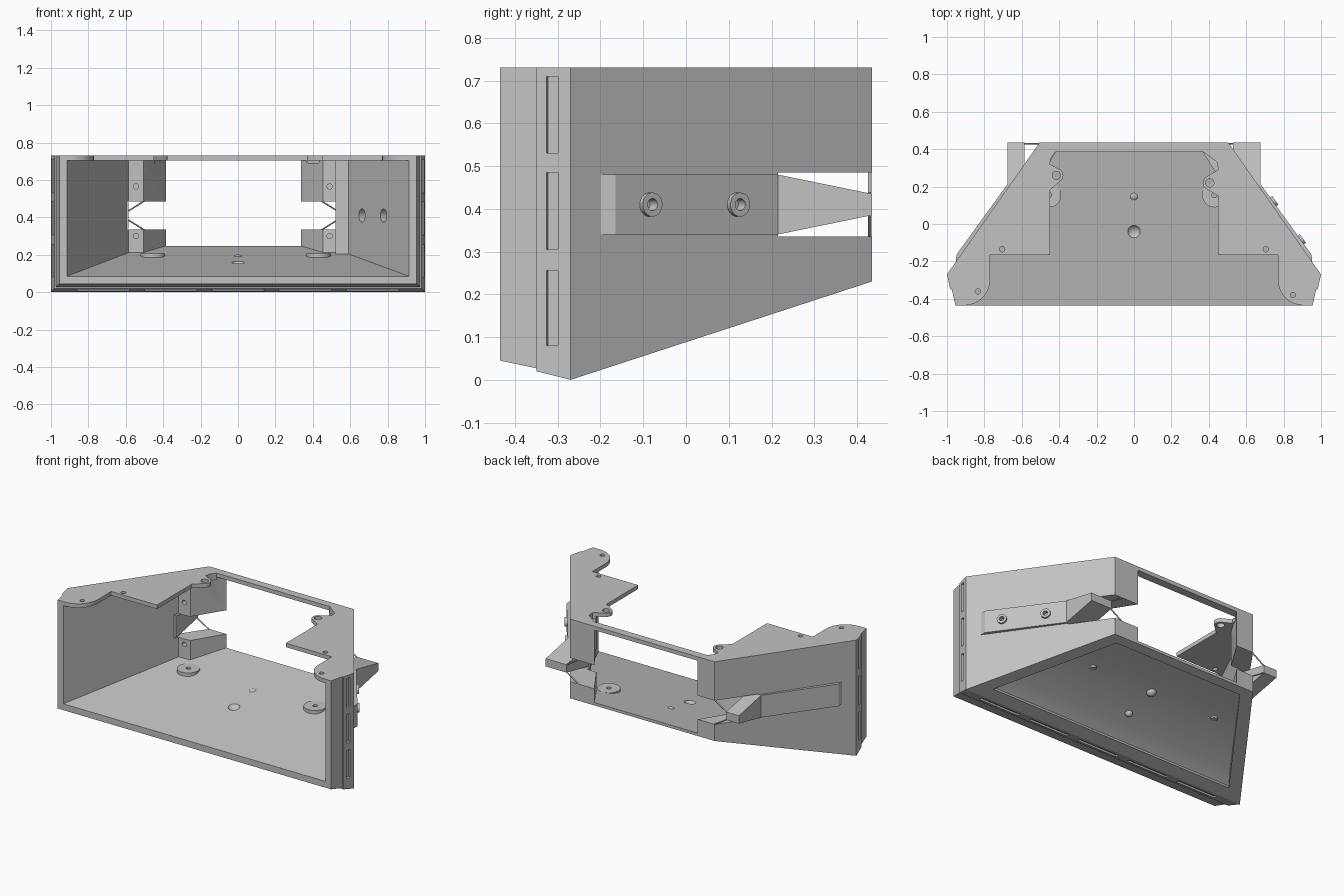
import bpy, bmesh
from math import pi, cos, sin, atan2
from mathutils import Vector, Matrix

cube = bpy.data.objects.get("Cube")
if cube:
    bpy.data.objects.remove(cube)

grey = bpy.data.materials.new("plain_grey")
grey.use_nodes = True
grey.diffuse_color = (0.54, 0.54, 0.54, 1)
grey.node_tree.nodes["Principled BSDF"].inputs["Base Color"].default_value = (0.54, 0.54, 0.54, 1)


def finish(name, bm):
    bmesh.ops.recalc_face_normals(bm, faces=bm.faces)
    mesh = bpy.data.meshes.new(name)
    bm.to_mesh(mesh)
    bm.free()
    mesh.materials.append(grey)
    ob = bpy.data.objects.new(name, mesh)
    bpy.context.collection.objects.link(ob)
    return ob


def prism(name, pts, lo, hi, axis="z"):
    """Extrude an outline: (x, y) along z, or (y, z) along x."""
    bm = bmesh.new()
    put = (lambda a, b, h: (a, b, h)) if axis == "z" else (lambda a, b, h: (h, a, b))
    rings = [[bm.verts.new(put(a, b, h)) for a, b in pts] for h in (lo, hi)]
    for ring in rings:
        bm.faces.new(ring)
    for i in range(len(pts)):
        j = (i + 1) % len(pts)
        bm.faces.new((rings[0][i], rings[0][j], rings[1][j], rings[1][i]))
    return finish(name, bm)


def rod(name, center, direction, radius, length):
    bm = bmesh.new()
    turn = Vector(direction).to_track_quat("Z", "Y").to_matrix().to_4x4()
    bmesh.ops.create_cone(bm, cap_ends=True, segments=32, radius1=radius, radius2=radius,
                          depth=length, matrix=Matrix.Translation(center) @ turn)
    return finish(name, bm)


def box(name, center, size, angle=0):
    bm = bmesh.new()
    bmesh.ops.create_cube(bm, size=1, matrix=Matrix.Translation(center)
                          @ Matrix.Rotation(angle, 4, "Z") @ Matrix.Diagonal((*size, 1)))
    return finish(name, bm)


def ball(name, center, radius):
    bm = bmesh.new()
    bmesh.ops.create_uvsphere(bm, u_segments=24, v_segments=12, radius=radius,
                              matrix=Matrix.Translation(center))
    return finish(name, bm)


def combine(ob, tool, operation="DIFFERENCE"):
    mod = ob.modifiers.new("cut", "BOOLEAN")
    mod.operation, mod.solver, mod.object = operation, "EXACT", tool
    graph = bpy.context.evaluated_depsgraph_get()
    mesh = bpy.data.meshes.new_from_object(ob.evaluated_get(graph))
    ob.modifiers.clear()
    ob.data = mesh
    bpy.data.objects.remove(tool)
    return ob


def mirrored(pts):
    return pts + [(-x, y) for x, y in reversed(pts)]


def floor_z(y):
    return 0.085 + 0.187 * (y + 0.435)


def under_z(y):
    return 0.1 + 0.24 * (y + 0.12)


# outer body: plan outline crossed with the side profile
plan = mirrored([(0.955, -0.435), (0.974, -0.35), (0.982, -0.35), (1, -0.27), (0.505, 0.435)])
side = [(-0.435, 0.045), (-0.35, 0.027), (-0.35, 0.02), (-0.27, 0),
        (0.435, 0.23), (0.435, 0.73), (-0.435, 0.73)]
shell = prism("shell", plan, -0.1, 0.9)
combine(shell, prism("side_profile", side, -1.2, 1.2, "x"), "INTERSECT")

# inner cavity, open at front and back
room = [(-0.947, -0.5), (-0.585, 0.24), (-0.505, 0.245),
        (-0.345, 0.5), (0.295, 0.5), (0.455, 0.245), (0.52, 0.24), (0.52, 0.205),
        (0.59, 0.205), (0.947, -0.5)]
cavity = prism("cavity", room, -0.2, 0.9)
combine(cavity, prism("cavity_side", [(-0.6, floor_z(-0.6)), (0.6, floor_z(0.6)),
                                      (0.6, 0.705), (-0.6, 0.705)], -1.2, 1.2, "x"), "INTERSECT")
combine(shell, cavity)

# recess under the floor with a sloping front
recess = prism("recess", mirrored([(0.86, -0.2), (0.45, 0.385)]), -0.2, 0.5)
combine(recess, prism("recess_side", [(-0.2, -0.1), (-0.2, 0.035), (-0.12, under_z(-0.12)),
                                      (0.4, under_z(0.4)), (0.4, -0.1)],
                      -1.2, 1.2, "x"), "INTERSECT")
combine(shell, recess)

# opening in the roof, with rounded front corners and mounting ears
corner = [(0.905 - 0.135 * sin(a), -0.3 - 0.135 * cos(a)) for a in (k * pi / 16 for k in range(9))]


def ear(cx, cy):
    r = 0.037
    return [(cx + r * cos(a), cy + r * sin(a)) for a in (-pi / 3 + k * pi / 12 for k in range(9))]


left_edge = [(-x, y) for x, y in corner] + [(-0.77, -0.165), (-0.45, -0.165), (-0.45, 0.18)]
left_edge += ear(-0.415, 0.26) + [(-0.45, 0.32), (-0.445, 0.35), (-0.42, 0.385)]
right_edge = corner + [(0.77, -0.165), (0.45, -0.165), (0.45, 0.15)]
right_edge += [(-x, y) for x, y in ear(-0.405, 0.22)] + [(0.45, 0.29), (0.445, 0.33), (0.37, 0.385)]
opening = [(-0.905, -0.5)] + left_edge + right_edge[::-1] + [(0.905, -0.5)]
combine(shell, prism("roof_opening", opening, 0.69, 0.8))

# roof holes
for x, y, r in ((-0.705, -0.135, 0.014), (0.705, -0.135, 0.014), (-0.835, -0.36, 0.014),
                (0.85, -0.38, 0.014), (-0.415, 0.26, 0.022), (0.405, 0.22, 0.022)):
    combine(shell, rod("roof_hole", (x, y, 0.72), (0, 0, 1), r, 0.06))

for s in (-1, 1):
    # notch through each rear pillar
    combine(shell, box("pillar_notch", (s * 0.55, 0.365, 0.41), (0.5, 0.3, 0.15)))
    # screw holes in the pillar fronts
    for z in (0.3, 0.565):
        combine(shell, rod("pillar_hole", (-0.545 if s < 0 else 0.49, 0.25, z), (0, 1, 0), 0.014, 0.08))
    # vertical slots on the front bevels
    for z, h in ((0.168, 0.175), (0.395, 0.18), (0.62, 0.18)):
        combine(shell, box("bevel_slot", (s * 0.99, -0.313, z), (0.03, 0.027, h),
                           -s * atan2(0.018, 0.08)))

# slots along the lower front bevel
for x in (-0.72, -0.36, 0, 0.36, 0.72):
    combine(shell, box("lower_slot", (x, -0.313, 0.01), (0.28, 0.027, 0.03)))

# dimple and low swelling in the floor, with their domes underneath
combine(shell, ball("floor_dimple", (0, -0.045, floor_z(-0.045) + 0.025), 0.042))
ball("floor_swelling", (0, 0.15, floor_z(0.15) - 0.023), 0.03)
for y in (-0.045, 0.15):
    ball("under_dome", (0, y, under_z(y)), 0.022)

# floor discs for posts
for x, y in ((-0.455, 0.155), (0.43, 0.155)):
    disc = rod("floor_disc", (x, y, 0.197), (0, 0, 1), 0.066, 0.022)
    combine(disc, rod("disc_hole", (x, y, 0.207), (0, 0, 1), 0.014, 0.03))
    rod("under_screw", (x, y, under_z(y)), (0, 0, 1), 0.02, 0.016)

# side plates with tapered rear tongues
for s, inner, label in ((-1, 0.585, "right"), (1, 0.53, "left")):
    strip = [(0.951, -0.2), (0.95, -0.165), (0.675, 0.215), (0.635, 0.215), (0.92, -0.2)]
    plate = prism(label + "_side_plate", [(s * x, y) for x, y in strip], 0.34, 0.48)
    taper = [(0.215, 0.34), (0.435, 0.385), (0.435, 0.435), (0.215, 0.48)]
    prism(label + "_tongue", taper, s * inner, s * 0.675, "x")
    # thin struts from the tongue tip to the pillar
    for z0, z1 in ((0.385, 0.333), (0.435, 0.487)):
        start, end = Vector((s * inner, 0.43, z0)), Vector((s * (inner - 0.083), 0.43, z1))
        rod("thin_strut", (start + end) / 2, end - start, 0.004, (end - start).length)
    if s > 0:
        # screw bosses and pockets on one side
        out = Vector((0.705, 0.495, 0)).normalized()
        for y in (-0.085, 0.12):
            spot = Vector((0.893 - 0.72 * (y + 0.085), y, 0.41))
            combine(shell, rod("wall_pocket", spot - out * 0.12, out, 0.036, 0.15))
            combine(plate, rod("plate_hole", spot, out, 0.014, 0.08))
            boss = rod("screw_boss", spot, out, 0.028, 0.024)
            combine(boss, rod("boss_hole", spot, out, 0.014, 0.05))

# smooth curved parts while keeping edges sharp
for ob in bpy.context.scene.objects:
    ob.select_set(ob.type == "MESH")
bpy.context.view_layer.objects.active = shell
bpy.ops.object.shade_smooth_by_angle(angle=0.5)
